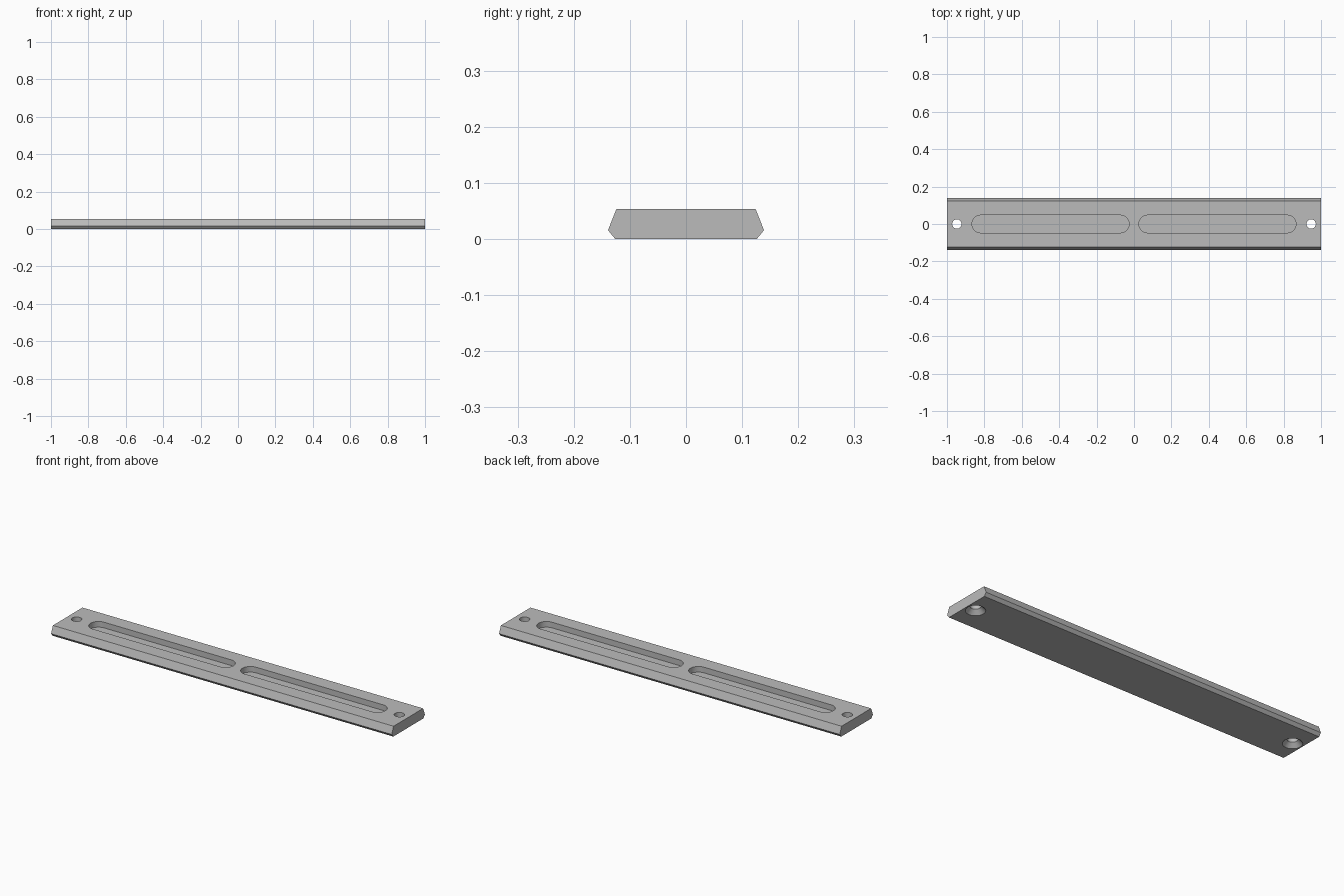
import bpy
import bmesh
from math import cos, sin, pi, radians

cube = bpy.data.objects.get("Cube")
if cube:
    bpy.data.objects.remove(cube, do_unlink=True)

HEIGHT = 0.054
SLOT_RADIUS, SLOT_FLOOR = 0.047, 0.024
HOLE_RADIUS, SINK_RADIUS, SINK_DEPTH = 0.025, 0.047, 0.022

grey = bpy.data.materials.new("satin grey")
grey.use_nodes = True
grey.diffuse_color = (0.5, 0.5, 0.5, 1)
grey.node_tree.nodes["Principled BSDF"].inputs["Base Color"].default_value = (0.5, 0.5, 0.5, 1)


def loft(name, rings):
    """Closed solid skinned through rings of equal point count."""
    bm = bmesh.new()
    loops = [[bm.verts.new(p) for p in ring] for ring in rings]
    bm.faces.new(loops[0])
    bm.faces.new(loops[-1])
    n = len(loops[0])
    for a, b in zip(loops, loops[1:]):
        for i in range(n):
            j = (i + 1) % n
            bm.faces.new((a[i], a[j], b[j], b[i]))
    bmesh.ops.recalc_face_normals(bm, faces=bm.faces)
    mesh = bpy.data.meshes.new(name)
    bm.to_mesh(mesh)
    bm.free()
    mesh.materials.append(grey)
    obj = bpy.data.objects.new(name, mesh)
    bpy.context.collection.objects.link(obj)
    return obj


def capsule(x, half, radius, z, steps=24):
    """Ring with round ends; half is the straight half length along x."""
    ring = []
    for side in (1, -1):
        for i in range(steps + 1):
            a = -side * pi / 2 + side * pi * i / steps if side > 0 else pi / 2 + pi * i / steps
            ring.append((x + side * half + radius * cos(a), radius * sin(a), z))
    return ring


def circle(x, radius, z, steps=48):
    return [(x + radius * cos(2 * pi * i / steps), radius * sin(2 * pi * i / steps), z)
            for i in range(steps)]


# Bar: bevelled cross-section extruded along x
half_profile = [(0.126, 0), (0.139, 0.016), (0.124, HEIGHT)]
profile = half_profile + [(-y, z) for y, z in reversed(half_profile)]
bar = loft("slotted_bar", [[(x, y, z) for y, z in profile] for x in (-1, 1)])

# Cutters: blind slots from the top, countersunk holes from below
cutters = []
for side in (-1, 1):
    cutters.append(loft("slot_cutter", [capsule(side * 0.446, 0.42 - SLOT_RADIUS, SLOT_RADIUS, z)
                                        for z in (SLOT_FLOOR, HEIGHT + 0.02)]))
    slope = (SINK_RADIUS - HOLE_RADIUS) / SINK_DEPTH
    x = side * 0.947
    cutters.append(loft("hole_cutter", [circle(x, SINK_RADIUS + 0.01 * slope, -0.01),
                                        circle(x, HOLE_RADIUS, SINK_DEPTH),
                                        circle(x, HOLE_RADIUS, HEIGHT + 0.02)]))

bpy.ops.object.select_all(action='DESELECT')
bpy.context.view_layer.objects.active = bar
bar.select_set(True)
for cutter in cutters:
    cutter.hide_render = True
    mod = bar.modifiers.new("cut", 'BOOLEAN')
    mod.operation = 'DIFFERENCE'
    mod.solver = 'EXACT'
    mod.object = cutter
    bpy.ops.object.modifier_apply(modifier=mod.name)
    bpy.data.objects.remove(cutter, do_unlink=True)

# Smooth the round walls, keep the bevels crisp
bpy.ops.object.shade_smooth_by_angle(angle=radians(20))
